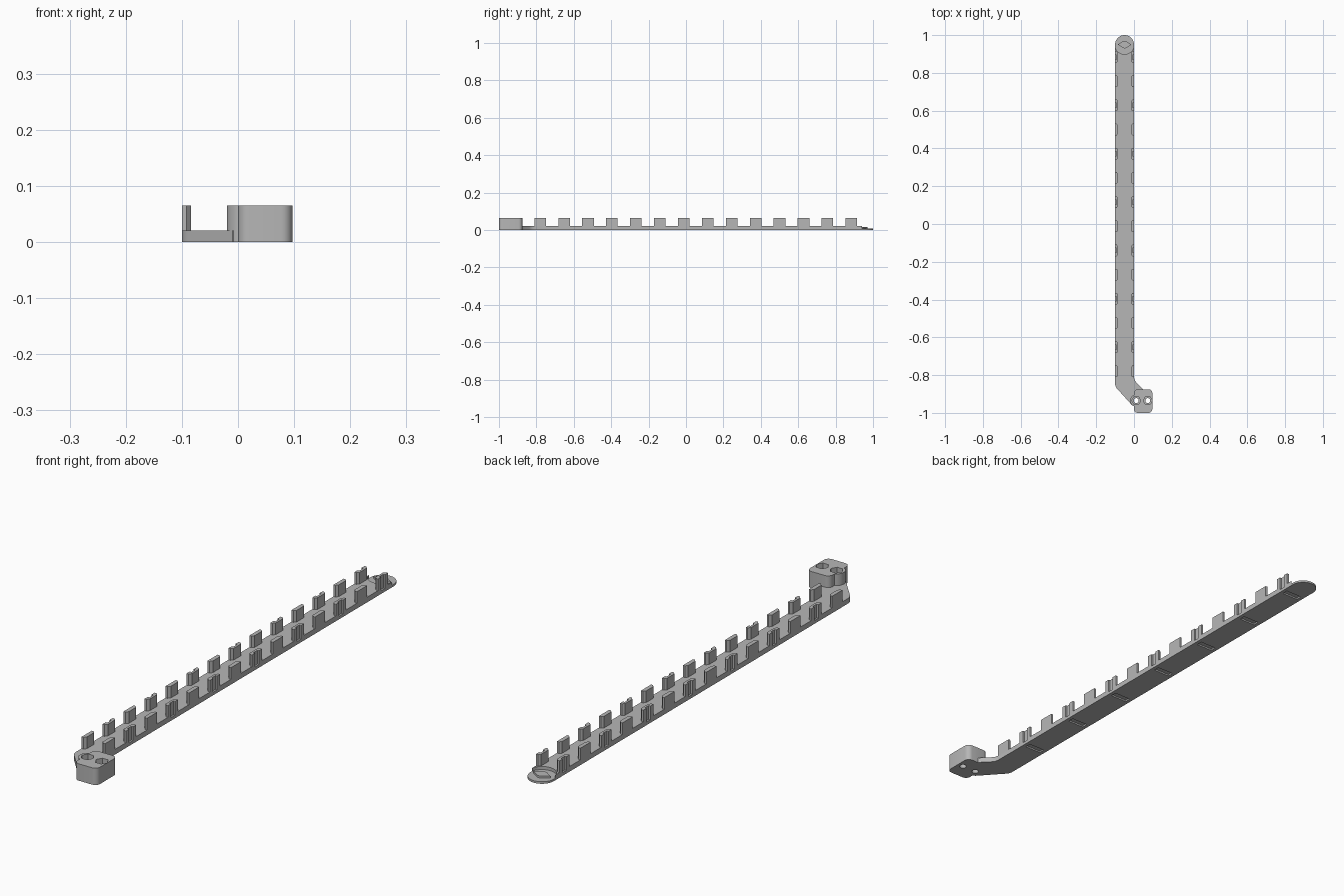
import bpy, math
from mathutils import Vector

if "Cube" in bpy.data.objects:
    bpy.data.objects.remove(bpy.data.objects["Cube"])

grey = bpy.data.materials.new("plain grey")
grey.use_nodes = True
COLOUR = (0.47, 0.47, 0.47, 1)
grey.diffuse_color = COLOUR
grey.node_tree.nodes["Principled BSDF"].inputs["Base Color"].default_value = COLOUR

MID = -0.05      # centre line of the strip
HALF = 0.05      # half its width
FLOOR = 0.02     # top of the strip
TOP = 0.065      # top of clips and block


def prism(name, outline, z0, z1):
    """Extrude a plan outline between two heights."""
    n = len(outline)
    verts = [(x, y, z) for z in (z0, z1) for x, y in outline]
    faces = [tuple(reversed(range(n))), tuple(range(n, 2 * n))]
    faces += [(i, (i + 1) % n, (i + 1) % n + n, i + n) for i in range(n)]
    mesh = bpy.data.meshes.new(name)
    mesh.from_pydata(verts, [], faces)
    mesh.materials.append(grey)
    ob = bpy.data.objects.new(name, mesh)
    bpy.context.collection.objects.link(ob)
    return ob


def arc(cx, cy, r, a0=0, a1=360, n=32):
    closed = abs(a1 - a0) == 360
    steps = n if closed else n + 1
    angles = [math.radians(a0 + (a1 - a0) * i / n) for i in range(steps)]
    return [(cx + r * math.cos(a), cy + r * math.sin(a)) for a in angles]


def rect(x0, x1, y0, y1):
    return [(x0, y0), (x1, y0), (x1, y1), (x0, y1)]


def rounded(x0, x1, y0, y1, r):
    return (arc(x1 - r, y1 - r, r, 0, 90, 6) + arc(x0 + r, y1 - r, r, 90, 180, 6)
            + arc(x0 + r, y0 + r, r, 180, 270, 6) + arc(x1 - r, y0 + r, r, 270, 360, 6))


def boolean(ob, other, operation="DIFFERENCE"):
    mod = ob.modifiers.new(operation.title(), "BOOLEAN")
    mod.operation = operation
    mod.solver = "EXACT"
    mod.object = other
    other.hide_render = True
    bpy.context.view_layer.objects.active = ob
    bpy.ops.object.modifier_apply(modifier=mod.name)
    bpy.data.objects.remove(other)


def smooth(ob):
    bpy.ops.object.select_all(action="DESELECT")
    ob.select_set(True)
    bpy.context.view_layer.objects.active = ob
    bpy.ops.object.shade_smooth_by_angle(angle=math.radians(30))


# Strip with a round far end and an angled neck at the front
strip_plan = (arc(MID, 0.95, HALF, 0, 180, 24)
              + arc(-0.06, -0.845, 0.04, 180, 225, 6)
              + [(-0.01, -0.96), (0.05, -0.96), (0.05, -0.876), (0.012, -0.838)]
              + [(0.003, -0.825), (0, -0.81)])
strip = prism("base_strip", strip_plan, 0, FLOOR)

# Lowered round pad at the far end
boolean(strip, prism("pad_cutter", arc(MID, 0.95, HALF + 0.001, n=48), 0.008, 0.1))

# Tie channels under every second clip, open at both sides
clip_ys = [-0.78 + 0.128 * i for i in range(14)]
for y in clip_ys[1::2]:
    boolean(strip, prism("channel_cutter", rect(-0.085, -0.015, y - 0.012, y + 0.012), -0.01, 0.006))
    for side in (-1, 1):
        xs = sorted((MID + side * 0.043, MID + side * 0.06))
        boolean(strip, prism("slot_cutter", rect(*xs, y - 0.012, y + 0.012), 0.012, 0.03))
smooth(strip)

# Raised locating lozenge with a round middle on the pad
lozenge = prism("locating_lozenge",
                [(MID - 0.036, 0.95)] + arc(MID, 0.95, 0.02, 125, 55, 8)
                + [(MID + 0.036, 0.95)] + arc(MID, 0.95, 0.02, -55, -125, 8),
                0.006, 0.016)
lozenge.data.flip_normals()
smooth(lozenge)

# Mounting block with a round boss, two bolt holes and nut pockets
block = prism("mounting_block", rounded(0, 0.097, -1, -0.875, 0.02), 0, TOP)
boolean(block, prism("boss", arc(0.012, -0.935, 0.032, n=40), 0, TOP), "UNION")
for x in (0.012, 0.073):
    boolean(block, prism("nut_cutter", arc(x, -0.935, 0.024, n=6), 0.04, 0.1))
    for part in (block, strip):
        boolean(part, prism("bolt_cutter", arc(x, -0.935, 0.013, n=24), -0.01, 0.1))
smooth(block)


# Wall clips in pairs; every second pair is grooved on the outside
def clip(name, y, side, grooved):
    outer, inner = HALF, HALF - 0.016
    plan = [(outer, -0.031), (outer, 0.031), (inner + 0.008, 0.031), (inner, 0.022),
            (inner, -0.022), (inner + 0.008, -0.031)]
    if grooved:
        plan[1:1] = [(outer, -0.012), (outer - 0.007, -0.012),
                     (outer - 0.007, 0.012), (outer, 0.012)]
    points = [(MID + side * x, y + v) for x, v in plan]
    if side < 0:
        points.reverse()
    prism(name, points, FLOOR - 0.004, TOP)


for i, y in enumerate(clip_ys):
    for side, label in ((-1, "right"), (1, "left")):
        clip(f"{label}_clip_{i + 1}", y, side, i % 2 == 1)
